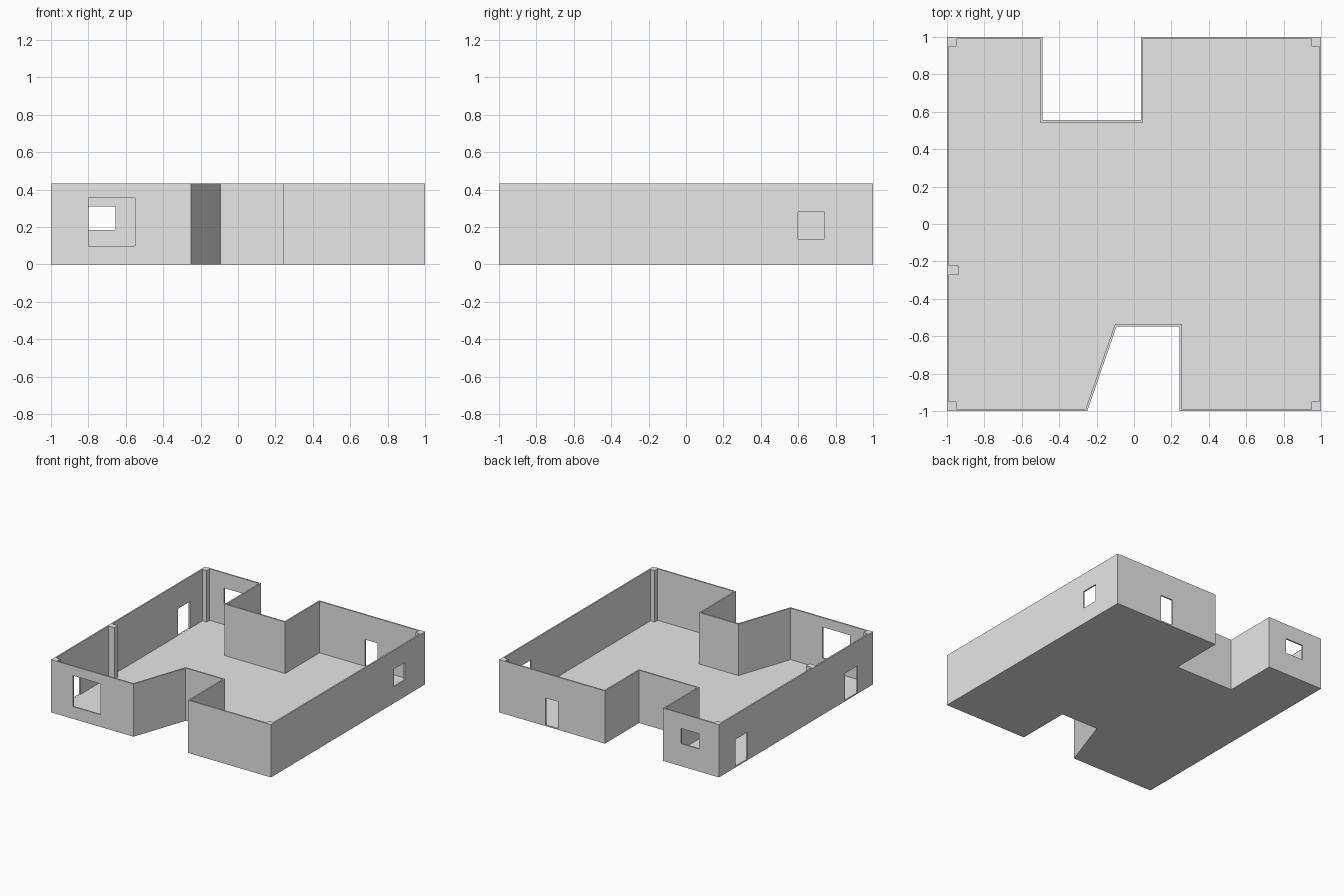
import bpy
import bmesh
from mathutils import Matrix, Vector

HEIGHT = 0.433
WALL = 0.012
FLOOR = 0.01

if "Cube" in bpy.data.objects:
    bpy.data.objects.remove(bpy.data.objects["Cube"], do_unlink=True)

plaster = bpy.data.materials.new("plain grey")
plaster.use_nodes = True
plaster.diffuse_color = (0.8, 0.8, 0.8, 1)
plaster.node_tree.nodes["Principled BSDF"].inputs["Base Color"].default_value = (0.8, 0.8, 0.8, 1)


def finish(bm, name):
    """Turn a bmesh into a named, coloured object."""
    bmesh.ops.recalc_face_normals(bm, faces=bm.faces)
    mesh = bpy.data.meshes.new(name)
    bm.to_mesh(mesh)
    bm.free()
    mesh.materials.append(plaster)
    obj = bpy.data.objects.new(name, mesh)
    bpy.context.scene.collection.objects.link(obj)
    return obj


def add_box(bm, low, high):
    low, high = Vector(low), Vector(high)
    size = Matrix.Diagonal(high - low).to_4x4()
    bmesh.ops.create_cube(bm, size=1, matrix=Matrix.Translation((low + high) / 2) @ size)


# House shell: extruded plan, hollowed from the top to leave thin walls and a floor
plan = [(-1, -1), (-0.25, -1), (-0.093, -0.547), (0.244, -0.547), (0.244, -1), (1, -1),
        (1, 1), (0.037, 1), (0.037, 0.555), (-0.49, 0.555), (-0.49, 1), (-1, 1)]
bm = bmesh.new()
base = bm.faces.new([bm.verts.new((x, y, 0)) for x, y in plan])
extruded = bmesh.ops.extrude_face_region(bm, geom=[base], use_keep_orig=True)["geom"]
bmesh.ops.translate(bm, vec=(0, 0, HEIGHT),
                    verts=[v for v in extruded if isinstance(v, bmesh.types.BMVert)])
bmesh.ops.recalc_face_normals(bm, faces=bm.faces)
top = max(bm.faces, key=lambda f: f.calc_center_median().z)
bmesh.ops.inset_region(bm, faces=[top], thickness=WALL, use_even_offset=True)
inner = bmesh.ops.extrude_discrete_faces(bm, faces=[top])["faces"][0]
for v in inner.verts:
    v.co.z = FLOOR
shell = finish(bm, "walls_and_floor")

# Openings: wall, span along the wall, bottom and top
SILL, LINTEL = FLOOR + 0.001, 0.23
openings = [
    ("front", -0.80, -0.55, 0.10, 0.355),
    ("back", -0.82, -0.655, 0.185, 0.31),
    ("back", 0.462, 0.575, SILL, LINTEL),
    ("left_end", 0.63, 0.785, SILL, LINTEL),
    ("left_end", -0.80, -0.635, SILL, LINTEL),
    ("right_end", 0.60, 0.74, 0.135, 0.28),
]
bm = bmesh.new()
for wall, start, end, bottom, height in openings:
    side = 1 if wall in ("back", "right_end") else -1
    near, far = sorted((side * 0.97, side * 1.03))
    if wall in ("front", "back"):
        add_box(bm, (start, near, bottom), (end, far, height))
    else:
        add_box(bm, (near, start, bottom), (far, end, height))
cutter = finish(bm, "opening_cutter")
cutter.hide_render = True

cut = shell.modifiers.new("openings", "BOOLEAN")
cut.operation = "DIFFERENCE"
cut.solver = "EXACT"
cut.object = cutter
bpy.context.view_layer.objects.active = shell
bpy.ops.object.modifier_apply(modifier=cut.name)
bpy.data.objects.remove(cutter, do_unlink=True)

# Corner posts, tucked just inside the outer walls
for y_side, y_name in ((-1, "front"), (1, "back")):
    for x_side, x_name in ((1, "left"), (-1, "right")):
        bm = bmesh.new()
        xs = sorted((x_side * 0.95, x_side * 0.99))
        ys = sorted((y_side * 0.95, y_side * 0.99))
        add_box(bm, (xs[0], ys[0], FLOOR / 2), (xs[1], ys[1], HEIGHT))
        finish(bm, f"{y_name}_{x_name}_corner_post")

# Free post against the side wall
bm = bmesh.new()
add_box(bm, (-0.99, -0.27, FLOOR / 2), (-0.935, -0.222, HEIGHT))
finish(bm, "side_wall_post")
